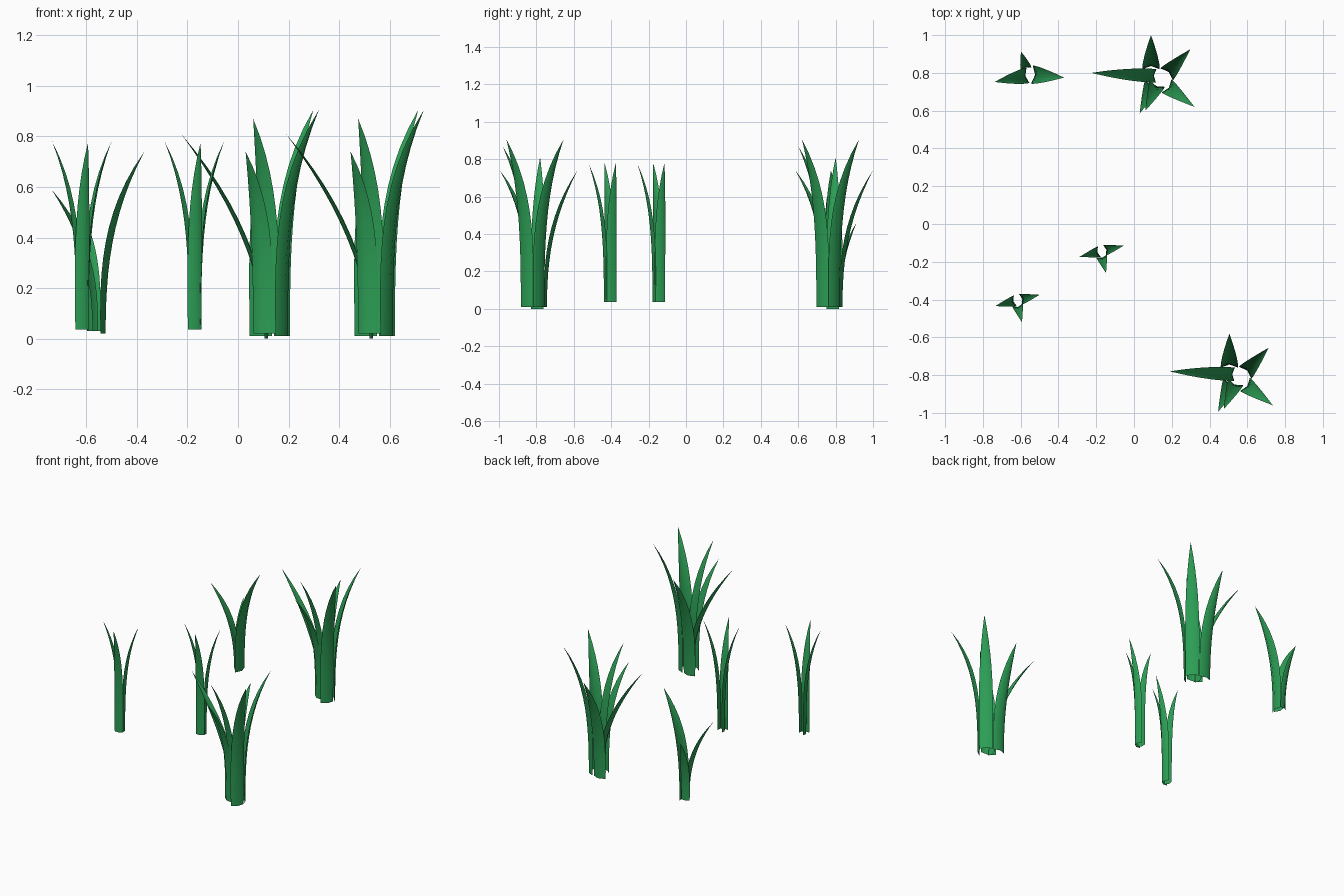
import bpy, bmesh
from mathutils import Vector

if "Cube" in bpy.data.objects:
    bpy.data.objects.remove(bpy.data.objects["Cube"])

green = bpy.data.materials.new("leaf_green")
green.diffuse_color = (0.025, 0.34, 0.09, 1)
green.use_nodes = True
green.node_tree.nodes["Principled BSDF"].inputs["Base Color"].default_value = green.diffuse_color

ROWS = 12


def add_blade(bm, base, tip, width, power, offset):
    """Folded, tapering leaf: upright at the root, bending out to the tip."""
    off = Vector((offset[0], offset[1], 0))
    base, tip = Vector(base) + off, Vector(tip) + off
    lean = Vector((tip.x - base.x, tip.y - base.y, 0))
    out = lean.normalized()
    side = Vector((-out.y, out.x, 0))
    rows = []
    for i in range(ROWS):
        t = i / ROWS
        mid = base + lean * t ** power
        mid.z = base.z + (tip.z - base.z) * t
        w = width / 2 * (0.92 + 0.22 * t) * (1 - t ** 3.3)
        fold = out * w * (0.35 + 0.3 * t)    # midrib sits outward of the edges
        rows.append([bm.verts.new(mid + side * w - fold * 0.6),
                     bm.verts.new(mid + fold * 0.4),
                     bm.verts.new(mid - side * w - fold * 0.6)])
    for a, b in zip(rows, rows[1:]):
        for k in range(2):
            bm.faces.new((a[k], a[k + 1], b[k + 1], b[k]))
    point = bm.verts.new(tip)
    for k in range(2):
        bm.faces.new((rows[-1][k], rows[-1][k + 1], point))


def make_clump(name, blades, offset=(0, 0)):
    bm = bmesh.new()
    for base, tip, width, power in blades:
        add_blade(bm, base, tip, width, power, offset)
    mesh = bpy.data.meshes.new(name)
    bm.to_mesh(mesh)
    bm.free()
    mesh.materials.append(green)
    mesh.shade_smooth()
    obj = bpy.data.objects.new(name, mesh)
    bpy.context.collection.objects.link(obj)


# Blades as (root, tip, width, bend power)
large = [
    ((0.11, 0.785, 0.00), (-0.225, 0.80, 0.81), 0.075, 1.9),
    ((0.09, 0.83, 0.01), (0.09, 1.00, 0.74), 0.095, 2.5),
    ((0.095, 0.735, 0.02), (0.03, 0.585, 0.74), 0.09, 3.0),
    ((0.12, 0.735, 0.02), (0.06, 0.60, 0.87), 0.09, 3.0),
    ((0.18, 0.725, 0.01), (0.32, 0.62, 0.905), 0.09, 3.0),
    ((0.18, 0.80, 0.01), (0.298, 0.925, 0.905), 0.095, 3.0),
]
small = [
    ((-0.19, -0.148, 0.037), (-0.29, -0.175, 0.78), 0.06, 3.2),
    ((-0.15, -0.138, 0.037), (-0.055, -0.115, 0.78), 0.06, 3.2),
    ((-0.17, -0.175, 0.037), (-0.148, -0.26, 0.775), 0.06, 3.2),
]
spread = [
    ((-0.53, 0.79, 0.02), (-0.37, 0.775, 0.74), 0.10, 2.7),
    ((-0.57, 0.785, 0.03), (-0.737, 0.752, 0.59), 0.085, 2.4),
    ((-0.572, 0.825, 0.03), (-0.598, 0.912, 0.46), 0.06, 2.4),
]

# Two large, two small and one spreading clump
make_clump("large_grass_back", large)
make_clump("large_grass_front", large, (0.415, -1.58))
make_clump("small_grass_middle", small)
make_clump("small_grass_left", small, (-0.445, -0.26))
make_clump("spreading_grass_back_left", spread)
